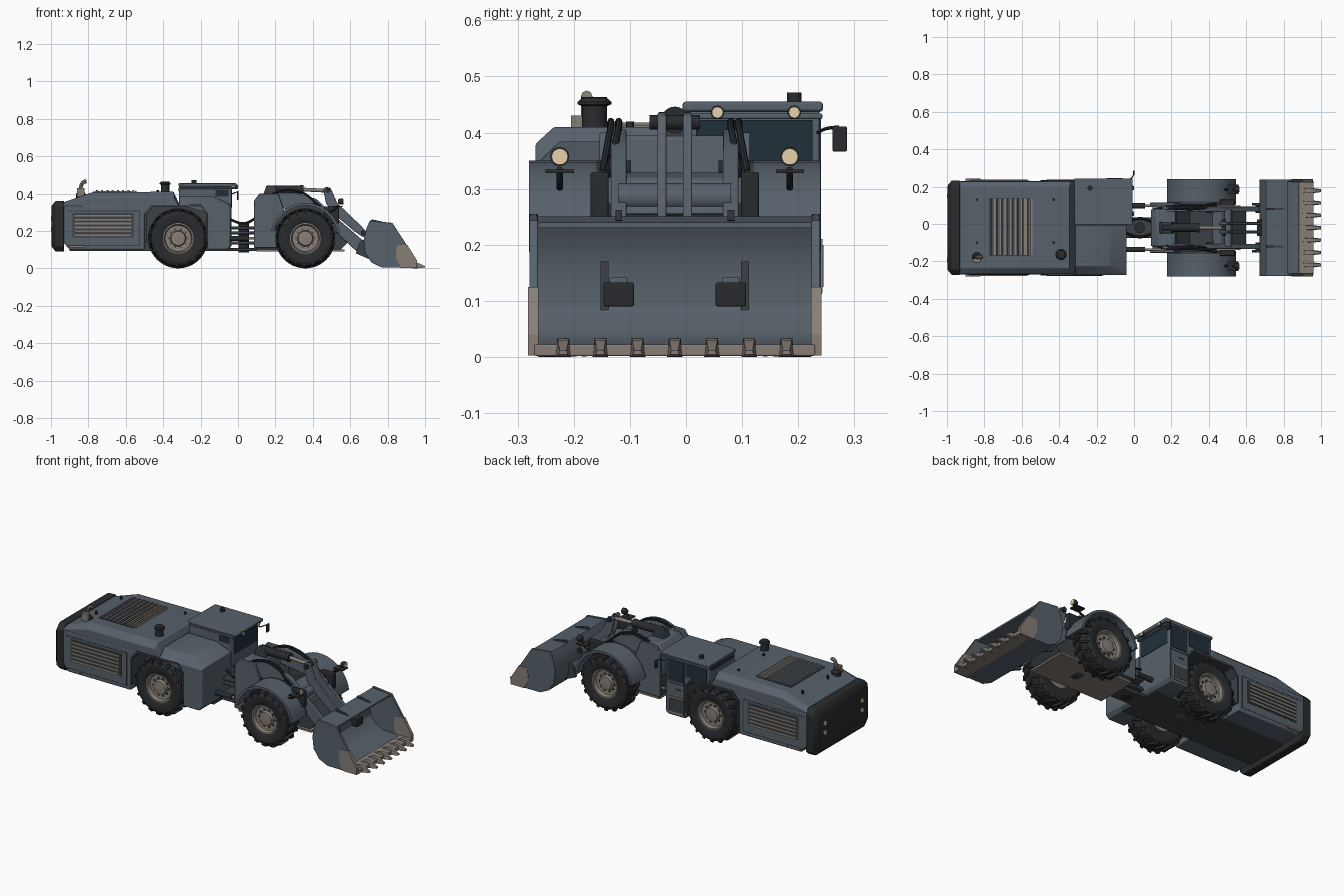
import bpy, bmesh, math
from mathutils import Vector

if "Cube" in bpy.data.objects:
    bpy.data.objects.remove(bpy.data.objects["Cube"])

YC = -0.02  # machine centre line


def mat(name, r, g, b):
    m = bpy.data.materials.new(name)
    m.diffuse_color = (r, g, b, 1)
    m.use_nodes = True
    m.node_tree.nodes["Principled BSDF"].inputs["Base Color"].default_value = m.diffuse_color
    return m


BODY = mat("slate_paint", 0.095, 0.12, 0.145)
DARK = mat("dark_rubber", 0.022, 0.024, 0.027)
FRAME = mat("frame_dark", 0.045, 0.053, 0.06)
TAN = mat("bare_metal", 0.24, 0.21, 0.18)
LAMP = mat("lamp_lens", 0.8, 0.65, 0.42)
GLASS = mat("glass", 0.015, 0.03, 0.042)


def finish(name, bm, m, bevel=0):
    bmesh.ops.recalc_face_normals(bm, faces=bm.faces)
    me = bpy.data.meshes.new(name)
    bm.to_mesh(me)
    bm.free()
    me.materials.append(m)
    ob = bpy.data.objects.new(name, me)
    bpy.context.collection.objects.link(ob)
    if bevel:
        b = ob.modifiers.new("bevel", 'BEVEL')
        b.width, b.segments, b.limit_method = bevel, 2, 'ANGLE'
    return ob


def loft(name, rings, m, bevel=0, closed=False):
    """Skin equal-length rings of points; cap the ends unless closed."""
    bm = bmesh.new()
    vs = [[bm.verts.new(p) for p in r] for r in rings]
    n = len(rings[0])
    for k in range(len(rings) - (0 if closed else 1)):
        a, b = vs[k], vs[(k + 1) % len(vs)]
        for i in range(n):
            j = (i + 1) % n
            bm.faces.new((a[i], a[j], b[j], b[i]))
    if not closed:
        bm.faces.new(vs[0])
        bm.faces.new(vs[-1])
    return finish(name, bm, m, bevel)


def prism(name, pts, y0, y1, m, bevel=0):
    return loft(name, [[(x, y, z) for x, z in pts] for y in (y0, y1)], m, bevel)


def box(name, x0, x1, y0, y1, z0, z1, m, bevel=0):
    return prism(name, [(x0, z0), (x1, z0), (x1, z1), (x0, z1)], y0, y1, m, bevel)


def rod(name, a, b, r, m, prof=None, seg=24):
    """Turned part from a to b; prof lists (position 0..1, radius factor)."""
    a, b = Vector(a), Vector(b)
    q = (b - a).to_track_quat('Z', 'Y')
    rings = []
    for t, f in prof or [(0, 1), (1, 1)]:
        rings.append([a.lerp(b, t) + q @ Vector((r * f * math.cos(i * math.tau / seg),
                      r * f * math.sin(i * math.tau / seg), 0)) for i in range(seg)])
    return loft(name, rings, m)


def tube(name, pts, r, m):
    cu = bpy.data.curves.new(name, 'CURVE')
    cu.dimensions, cu.bevel_depth, cu.bevel_resolution = '3D', r, 2
    cu.use_fill_caps = True
    cu.resolution_u = 6
    s = cu.splines.new('BEZIER')
    s.bezier_points.add(len(pts) - 1)
    for p, c in zip(s.bezier_points, pts):
        p.co = c
        p.handle_left_type = p.handle_right_type = 'AUTO'
    tmp = bpy.data.objects.new(name, cu)
    me = bpy.data.meshes.new_from_object(tmp)
    bpy.data.objects.remove(tmp)
    me.materials.clear()
    me.materials.append(m)
    bpy.context.collection.objects.link(bpy.data.objects.new(name, me))


def wheel(name, cx, s):
    cy, cz, seg = YC + s * 0.2, 0.16, 48

    def pt(r, a, h):
        return (cx + r * math.cos(a), cy + s * h, cz + r * math.sin(a))
    prof = [(.07, -.05), (.1, -.057), (.13, -.056), (.146, -.046), (.15, 0),
            (.146, .046), (.13, .056), (.1, .057), (.082, .048), (.075, .03)]
    loft(name + "_tyre", [[pt(r, i * math.tau / seg, h) for r, h in prof] for i in range(seg)], DARK, closed=True)
    # chevron tread lugs
    bm = bmesh.new()
    for k in range(36):
        a, e = k * math.tau / 36, 1 if k % 2 else -1
        q = [bm.verts.new(pt(r, a + sk + d, e * h)) for h, sk, ro in ((-.004, .1, .16), (.042, -.03, .16), (.057, -.05, .148))
             for r, d in ((.13, -.055), (ro, -.045), (ro, .045), (.13, .055))]
        for o in (0, 4):
            for i in range(4):
                bm.faces.new((q[o + i], q[o + (i + 1) % 4], q[o + 4 + (i + 1) % 4], q[o + 4 + i]))
        bm.faces.new(q[:4])
        bm.faces.new(q[8:])
    finish(name + "_lugs", bm, DARK)
    rod(name + "_rim", (cx, cy - s * .05, cz), (cx, cy + s * .05, cz), 0.082, TAN,
        [(0, 1), (1, 1), (1, .92), (.8, .85), (.78, .6), (.78, .52), (.95, .46), (.98, .1)], 40)
    for i in range(10):
        x, _, z = pt(.05, i * math.tau / 10, 0)
        rod(name + "_bolt", (x, cy + s * .025, z), (x, cy + s * .034, z), .005, FRAME, seg=6)


# wheels, axles, front fenders and headlights
for s, sn in ((-1, "right"), (1, "left")):
    wheel("rear_%s_wheel" % sn, -0.32, s)
    wheel("front_%s_wheel" % sn, 0.36, s)
    ya, yb = YC + s * 0.14, YC + s * 0.26
    arc = [math.radians(8 + i * 8) for i in range(21)]
    pts = [(0.36 + .187 * math.cos(a), .163 + .187 * math.sin(a)) for a in arc]
    pts += [(0.36 + .173 * math.cos(a), .163 + .173 * math.sin(a)) for a in reversed(arc)]
    prism("front_fender_" + sn, pts, ya, yb, BODY)
    web = pts[:21] + [(0.25, .2), (0.45, .2)][::1]
    prism("fender_web_" + sn, web, YC + s * .125, ya, FRAME)
    yl = YC + s * 0.205
    box("headlight_bracket_" + sn, .5, .56, yl - .025, yl + .025, .328, .334, DARK)
    tube("headlight_arm_" + sn, [(.48, yl, .30), (.51, yl, .31), (.535, yl, .335)], .006, DARK)
    rod("headlight_" + sn, (.535, yl, .357), (.562, yl, .357), .017, DARK, [(0, .6), (.4, 1), (1, 1)])
    rod("headlight_lens_" + sn, (.56, yl, .357), (.565, yl, .357), .0145, LAMP)
for x in (-0.32, 0.36):
    rod("axle", (x, YC - .16, .16), (x, YC + .16, .16), .045, FRAME)
    rod("differential", (x, YC - .07, .16), (x, YC + .07, .16), .075, FRAME, [(0, .7), (.3, 1), (.7, 1), (1, .7)])

# engine body and hood
prism("rear_body", [(-.935, .335), (-.935, .14), (-.9, .1), (-.5, .1), (-.5, .29), (-.46, .335)], -.27, .23, BODY, .006)


def hood_ring(x, top, dz=.03):
    return [(x, y, z) for y, z in ((-.268, .33), (-.268, top - dz), (-.235, top), (.195, top), (.228, top - dz), (.228, .33))]


loft("hood", [hood_ring(-.935, .352, .012), hood_ring(-.775, .408), hood_ring(-.345, .41), hood_ring(-.315, .345, .01)], BODY, .004)
prism("rear_chassis", [(-.55, .1), (-.05, .1), (-.05, .33), (-.55, .33)], YC - .13, YC + .13, FRAME)
box("rear_belly_plate", -.9, -.05, YC - .13, YC + .13, .092, .102, FRAME)
for s, sn in ((-1, "right"), (1, "left")):
    y = YC + s * .25
    box("side_grille_recess_" + sn, -.885, -.56, y - .002, y + .002, .165, .295, FRAME)
    for i in range(6):
        z = .178 + i * .021
        box("side_grille_slat_" + sn, -.875, -.57, y - .007, y + .007, z - .006, z + .003, TAN)
    for x0, x1, z0, z1 in ((-.915, -.53, .305, .31), (-.53, -.525, .12, .31), (-.915, -.53, .12, .124)):
        box("panel_seam_" + sn, x0, x1, y - .001, y + .001, z0, z1, FRAME)
    # rear wheel arch lip
    arch = [(-.5, .14), (-.5, .295), (-.462, .338), (-.19, .338), (-.162, .295), (-.162, .14)]
    inner = [(-.17, .14), (-.17, .29), (-.2, .328), (-.455, .328), (-.49, .29), (-.49, .14)]
    prism("rear_arch_" + sn, arch + inner, YC + s * .13, YC + s * .255, FRAME)
    box("tow_step_" + sn, -.9, -.82, y - .012, y + .012, .112, .122, TAN)

# hood grille, caps, intake and exhaust
box("hood_grille_frame", -.775, -.555, -.17, .14, .406, .411, FRAME)
for i in range(8):
    x = -.763 + i * .028
    prism("hood_grille_slat", [(x, .41), (x + .014, .41), (x + .014, .418), (x + .005, .418)], -.165, .135, TAN if i > 5 else BODY)
    box("hood_grille_gap", x + .015, x + .024, -.165, .135, .409, .413, TAN)
rod("air_intake", (-.39, -.163, .4), (-.39, -.163, .463), .03, DARK,
    [(0, .75), (.75, .75), (.8, 1), (.87, 1), (.97, .75), (1, .75)])
rod("exhaust_base", (-.84, -.177, .37), (-.84, -.177, .41), .026, DARK, [(0, 1), (.7, 1), (1, .6)])
tube("exhaust_pipe", [(-.84, -.177, .39), (-.84, -.177, .435), (-.825, -.177, .462), (-.81, -.177, .465)], .01, TAN)
box("exhaust_guard", -.86, -.82, -.205, -.185, .385, .43, TAN)
for y in (-.1, .13):
    rod("hood_latch", (-.84, y, .38), (-.84, y, .405), .006, DARK, seg=12)
    rod("filler_cap", (-.43, y, .4), (-.43, y, .42), .007, DARK, seg=12)

# rear bumper with lamps: octagonal outline, chamfered on its back
def octa(x, d, c):
    y0, y1, z0, z1 = -.272 + d, .232 - d, .09 + d, .36 - d
    return [(x, y0 + c, z0), (x, y1 - c, z0), (x, y1, z0 + c), (x, y1, z1 - c),
            (x, y1 - c, z1), (x, y0 + c, z1), (x, y0, z1 - c), (x, y0, z0 + c)]


loft("rear_bumper", [octa(-.93, 0, .025), octa(-.975, 0, .03), octa(-.996, .025, .035)], DARK, .004)
for s in (-1, 1):
    for z in (.21, .265):
        rod("tail_lamp", (-.99, YC + s * .17, z), (-1, YC + s * .17, z), .012, LAMP)

# side tank opposite the cab
prism("side_tank", [(-.315, .338), (-.2, .338), (-.163, .295), (-.163, .1), (-.06, .1), (-.04, .12), (-.04, .338)], -.272, -.006, BODY, .004)
loft("side_tank_top", [[(x, y, z) for y, z in ((-.272, .33), (-.272, .34), (-.225, t), (-.006, t), (-.006, .33))]
                       for x, t in ((-.315, .384), (-.13, .384), (-.04, .345))], BODY, .003)

# operator cab
prism("cab", [(-.315, .338), (-.2, .338), (-.163, .295), (-.163, .1), (-.05, .1), (-.035, .12), (-.035, .44), (-.315, .44)], 0, .238, BODY, .005)
box("cab_roof_lower", -.31, -.02, -.003, .243, .424, .434, BODY, .003)
box("cab_roof", -.318, -.008, -.006, .244, .437, .455, BODY, .005)
box("windshield", -.04, -.032, .018, .225, .325, .422, GLASS)
box("door_window", -.15, -.05, .232, .241, .3, .42, GLASS)
box("side_window", -.3, -.165, .232, .241, .345, .42, GLASS)
box("inner_window", -.12, -.05, -.003, .01, .385, .42, GLASS)
box("rear_window", -.319, -.31, .02, .22, .412, .43, GLASS)
for x0, x1, z0, z1 in ((-.157, -.154, .11, .425), (-.045, -.042, .11, .425), (-.157, -.042, .285, .289), (-.13, -.1, .25, .258)):
    box("door_seam", x0, x1, .236, .2405, z0, z1, FRAME)
for y in (.056, .193):
    rod("cab_lamp", (-.02, y, .436), (-.004, y, .436), .012, DARK)
    rod("cab_lamp_lens", (-.005, y, .436), (-.001, y, .436), .01, LAMP)
rod("beacon", (-.235, .193, .45), (-.235, .193, .471), .013, DARK)
tube("mirror_arm", [(-.03, .235, .4), (-.01, .25, .407), (0, .272, .41)], .003, DARK)
box("mirror", -.006, .004, .261, .287, .366, .411, DARK, .003)
box("cab_step", -.15, -.06, .225, .243, .115, .21, TAN)
box("cab_step_cover", -.148, -.062, .226, .245, .125, .2, FRAME)

# articulation joint and steering cylinders
for z in (.1, .135, .19, .215):
    box("hinge_plate", -.06, .12, YC - .055, YC + .055, z - .008, z + .008, FRAME, .004)
rod("hinge_pin", (.03, YC, .085), (.03, YC, .24), .028, DARK)
for s in (-1, 1):
    y = YC + s * .117
    rod("steering_cylinder", (-.05, y, .16), (.06, y, .16), .014, DARK)
    rod("steering_rod", (.05, y, .16), (.15, y, .16), .007, TAN)
    tube("joint_hose", [(-.04, YC + s * .03, .26), (.03, YC + s * .05, .24), (.1, YC + s * .03, .27)], .007, DARK)

# front frame with tower
prism("front_frame", [(.1, .1), (.55, .1), (.6, .15), (.52, .22), (.3, .24), (.22, .33), (.1, .23)], YC - .105, YC + .105, FRAME)
for s in (-1, 1):
    prism("tower_plate", [(.085, .11), (.25, .11), (.25, .3), (.215, .4), (.115, .4), (.085, .36)],
          YC + s * .118, YC + s * .134, BODY, .003)
prism("tower", [(.09, .22), (.24, .22), (.22, .395), (.12, .395), (.09, .36)], YC - .1, YC + .1, BODY, .008)
box("front_belly_plate", .1, .57, YC - .12, YC + .12, .09, .101, TAN)
prism("tilt_mount", [(.13, .38), (.22, .38), (.2, .437), (.15, .437)], YC - .03, YC + .03, FRAME, .004)

# lift arms, hoses and lift cylinders
arm = [(.15, .385), (.2, .405), (.31, .405), (.42, .37), (.55, .25), (.69, .13), (.68, .085), (.64, .085), (.48, .235), (.38, .3), (.17, .33)]
for s in (-1, 1):
    y = YC + s * .1
    prism("lift_arm", arm, y - .014, y + .014, BODY, .003)
    for x, z in ((.19, .368), (.665, .115), (.4, .335)):
        rod("arm_pin", (x, y - .022, z), (x, y + .022, z), .015, DARK)
    rod("lift_cylinder", (.2, y + s * .03, .21), (.4, y + s * .03, .26), .02, DARK)
    rod("lift_rod", (.4, y + s * .03, .26), (.52, y + s * .03, .265), .01, TAN)
    box("frame_bracket", .46, .54, YC + s * .118, YC + s * .15, .24, .33, DARK, .004)
    for d in (0, .014):
        tube("arm_hose", [(.13, YC + s * (.09 + d), .34), (.2, YC + s * (.1 + d), .405), (.33, YC + s * (.1 + d), .41), (.44, YC + s * (.115 + d), .33)], .006, DARK)
prism("arm_crossmember", [(.42, .265), (.48, .25), (.53, .255), (.47, .32), (.42, .33)], YC - .1, YC + .1, BODY, .006)
rod("cross_tube", (.5, YC - .1, .285), (.5, YC + .1, .285), .025, BODY)

# tilt cylinder and bucket lever
rod("tilt_cylinder", (.15, YC, .422), (.35, YC, .422), .022, DARK, [(0, .8), (.05, 1), (.9, 1), (.92, 1.1), (1, 1.1)])
rod("tilt_rod", (.34, YC, .422), (.48, YC, .415), .01, TAN)
lever = [(.455, .425), (.47, .436), (.495, .43), (.53, .35), (.66, .225), (.69, .19), (.67, .165), (.62, .2), (.5, .3), (.47, .35)]
for s in (-1, 1):
    prism("bucket_lever", lever, YC + s * .015, YC + s * .031, BODY, .003)
    prism("bucket_hinge", [(.63, .08), (.7, .05), (.7, .17), (.65, .14)], YC + s * .118, YC + s * .132, FRAME)
for x, z in ((.48, .418), (.67, .19)):
    rod("lever_pin", (x, YC - .045, z), (x, YC + .045, z), .013, DARK)

# bucket shell, side plates, cutting lip and teeth
shell = [(.955, .004), (.77, .004), (.715, .03), (.68, .08), (.672, .15), (.685, .21), (.705, .25), (.82, .24),
         (.82, .23), (.72, .235), (.70, .2), (.69, .15), (.695, .09), (.725, .05), (.775, .022), (.955, .016)]
prism("bucket_shell", shell, YC - .25, YC + .25, BODY)
for s in (-1, 1):
    prism("bucket_side", [(.705, .255), (.825, .243), (.957, .04), (.957, .004)] + shell[1:6], YC + s * .244, YC + s * .259, BODY, .002)
    prism("bucket_corner_wear", [(.958, .003), (.87, .003), (.843, .06), (.85, .125), (.905, .125), (.958, .04)], YC + s * .243, YC + s * .2615, TAN)
    y = YC + s * .1
    prism("spill_gusset", [(.685, .2), (.715, .262), (.8, .243), (.7, .24)], y - .006, y + .006, FRAME)
    box("bucket_pad", .69, .728, y - .027, y + .027, .09, .133, DARK, .003)
    box("bucket_pad_cap", .69, .715, y - .016, y + .016, .128, .142, BODY, .003)
box("cutting_lip", .88, .96, YC - .25, YC + .25, .002, .022, TAN, .002)
for i in range(7):
    y = YC + (i - 3) * .0663
    loft("bucket_tooth", [[(x, y - w, z0), (x, y + w, z0), (x, y + w * .75, z1), (x, y - w * .75, z1)]
                          for x, w, z0, z1 in ((.9, .011, .01, .024), (.935, .014, 0, .034), (.96, .013, 0, .03), (1, .008, .004, .012))], TAN)

# smooth curved surfaces, keep hard edges
for ob in bpy.context.collection.objects:
    ob.select_set(True)
    bpy.context.view_layer.objects.active = ob
bpy.ops.object.shade_smooth_by_angle(angle=math.radians(30))
